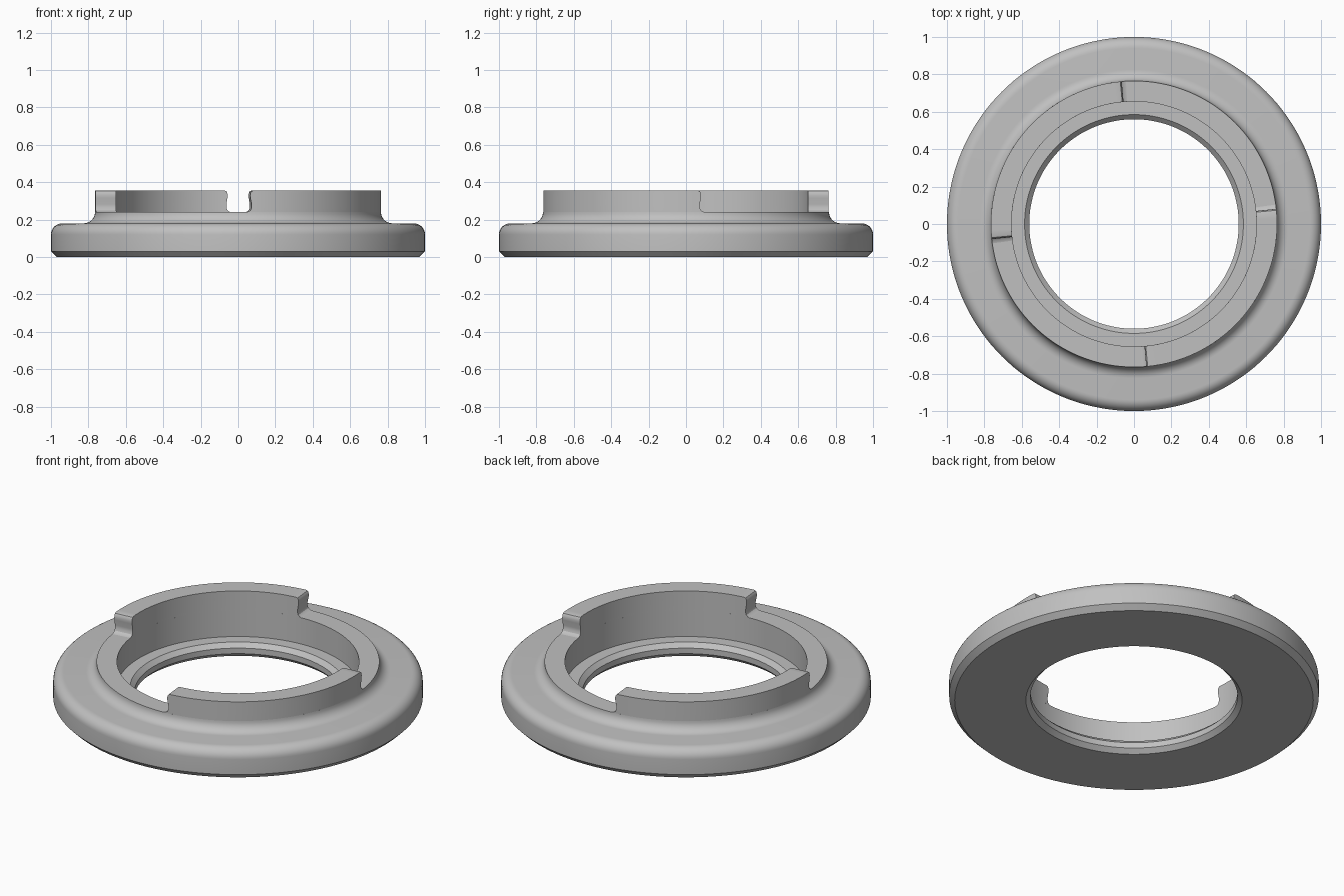
import bpy, bmesh
from math import sin, cos, radians, pi

cube = bpy.data.objects.get("Cube")
if cube:
    bpy.data.objects.remove(cube)

grey = bpy.data.materials.new("plain grey")
grey.use_nodes = True
colour = (0.53, 0.53, 0.53, 1)
grey.diffuse_color = colour
grey.node_tree.nodes["Principled BSDF"].inputs["Base Color"].default_value = colour

R_OUT, R_IN = 0.765, 0.655      # collar wall
Z_LOW, Z_TOP = 0.24, 0.355      # collar rim and tooth top


def arc(cx, cz, r, start, end, steps=8):
    angles = [radians(start + (end - start) * i / steps) for i in range(steps + 1)]
    return [(cx + r * cos(a), cz + r * sin(a)) for a in angles]


def finish(bm, name):
    bmesh.ops.recalc_face_normals(bm, faces=bm.faces)
    mesh = bpy.data.meshes.new(name)
    bm.to_mesh(mesh)
    bm.free()
    mesh.materials.append(grey)
    obj = bpy.data.objects.new(name, mesh)
    bpy.context.collection.objects.link(obj)
    bpy.ops.object.select_all(action='DESELECT')
    obj.select_set(True)
    bpy.context.view_layer.objects.active = obj
    bpy.ops.object.shade_smooth_by_angle(angle=radians(30))
    return obj


def skin(bm, loops, closed):
    """Join neighbouring cyclic loops with quads."""
    n = len(loops[0])
    for k in range(len(loops) if closed else len(loops) - 1):
        a, b = loops[k], loops[(k + 1) % len(loops)]
        for i in range(n):
            j = (i + 1) % n
            bm.faces.new((a[i], a[j], b[j], b[i]))


# Flanged ring: one closed section turned around z
section = [(0.585, 0), (0.97, 0), (1, 0.03)]
section += arc(0.94, 0.12, 0.06, 0, 90)
section += arc(R_OUT + 0.06, Z_LOW, 0.06, 270, 180)
section += [(R_IN, Z_LOW), (R_IN, 0.083), (0.585, 0.083), (0.56, 0.058), (0.56, 0.025)]
bm = bmesh.new()
STEPS = 144
rings = []
for k in range(STEPS):
    a = 2 * pi * k / STEPS
    rings.append([bm.verts.new((r * cos(a), r * sin(a), z)) for r, z in section])
skin(bm, rings, True)
finish(bm, "flanged_ring")

# Tooth flank: half angle in degrees and height, filleted foot to rounded crown
flank = [(47.3, Z_LOW), (46.2, 0.243), (45.4, 0.251), (45, 0.265), (45, 0.282),
         (45.5, 0.315), (45.6, 0.33), (45.4, 0.344), (45, 0.352), (44.3, Z_TOP)]


def tooth(name, centre):
    bm = bmesh.new()
    columns = []
    cols = 36
    for k in range(cols + 1):
        t = 2 * k / cols - 1
        loop = []
        for radius, points in ((R_OUT, flank), (R_IN, flank[::-1])):
            for half, z in points:
                a = radians(centre + t * half)
                loop.append(bm.verts.new((radius * cos(a), radius * sin(a), z)))
        columns.append(loop)
    skin(bm, columns, False)
    # End faces between the outer and inner edges
    for loop in (columns[0], columns[-1]):
        for i in range(len(flank) - 1):
            bm.faces.new((loop[i], loop[i + 1], loop[-2 - i], loop[-1 - i]))
    return finish(bm, name)


tooth("front_left_tooth", 320.5)
tooth("back_right_tooth", 140.5)
